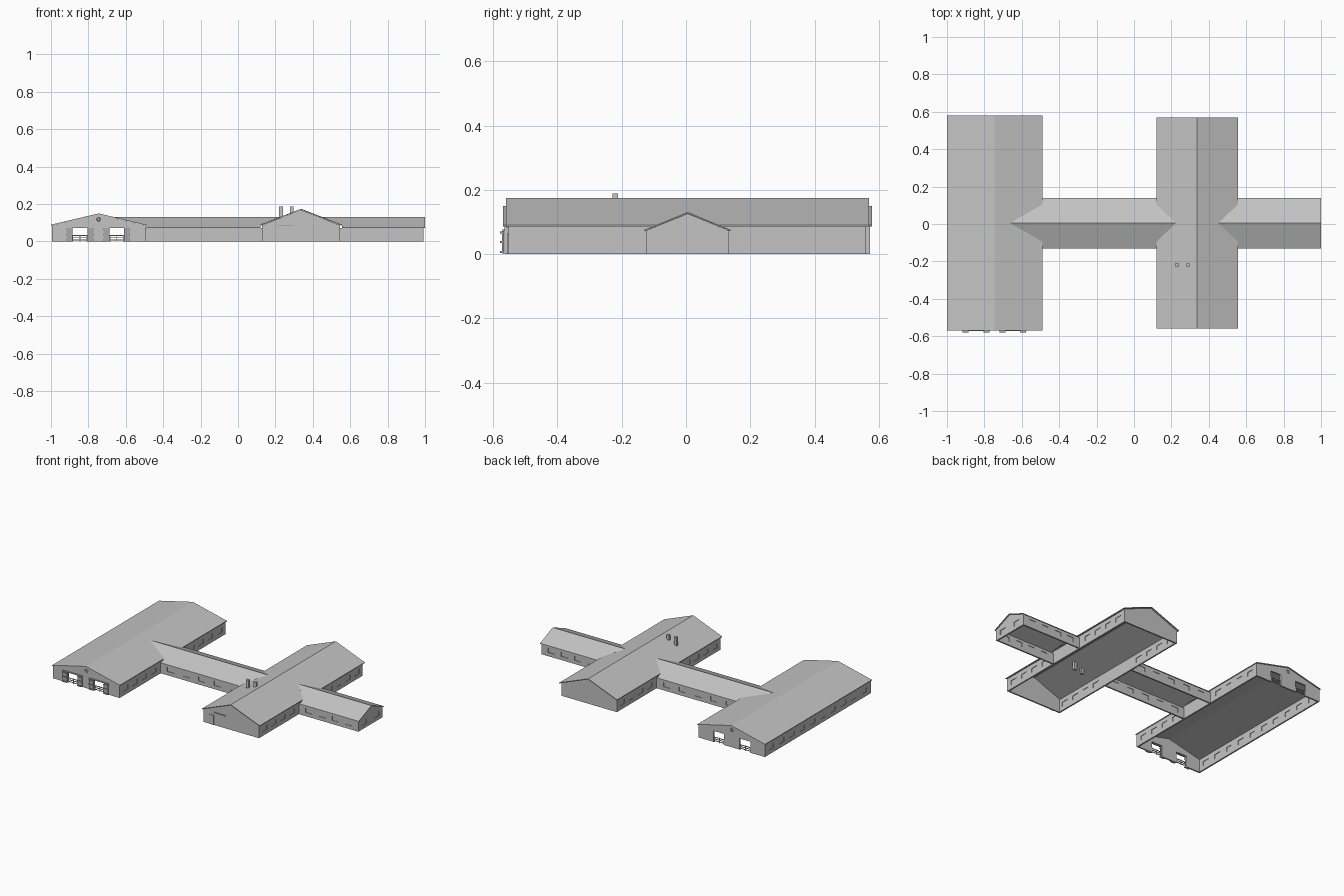
import bpy, bmesh
from mathutils import Vector

if "Cube" in bpy.data.objects:
    bpy.data.objects.remove(bpy.data.objects["Cube"])


def material(name, value):
    m = bpy.data.materials.new(name)
    m.use_nodes = True
    color = (value, value, value, 1)
    m.diffuse_color = color
    m.node_tree.nodes["Principled BSDF"].inputs["Base Color"].default_value = color
    return m


GREY = material("light grey", 0.55)
DOOR = material("door grey", 0.4)
T = 0.01        # wall thickness


def finish(name, bm, mat=GREY):
    bmesh.ops.recalc_face_normals(bm, faces=bm.faces)
    me = bpy.data.meshes.new(name)
    bm.to_mesh(me)
    bm.free()
    me.materials.append(mat)
    ob = bpy.data.objects.new(name, me)
    bpy.context.collection.objects.link(ob)
    return ob


def add_box(bm, x0, x1, y0, y1, z0, z1):
    vs = bmesh.ops.create_cube(bm, size=1)["verts"]
    for v in vs:
        v.co = ((x0 + x1) / 2 + v.co.x * (x1 - x0),
                (y0 + y1) / 2 + v.co.y * (y1 - y0),
                (z0 + z1) / 2 + v.co.z * (z1 - z0))


def boxes(name, items, mat=GREY):
    bm = bmesh.new()
    for b in items:
        add_box(bm, *b)
    return finish(name, bm, mat)


def prism(name, points, offset):
    bm = bmesh.new()
    face = bm.faces.new([bm.verts.new(p) for p in points])
    new = bmesh.ops.extrude_face_region(bm, geom=[face], use_keep_orig=True)["geom"]
    bmesh.ops.translate(bm, vec=Vector(offset),
                        verts=[g for g in new if isinstance(g, bmesh.types.BMVert)])
    return finish(name, bm)


def cut(wall, items):
    cutter = boxes(wall.name + "_cutter", items)
    cutter.hide_render = True
    cutter.hide_viewport = True
    mod = wall.modifiers.new("openings", "BOOLEAN")
    mod.object = cutter
    mod.solver = "EXACT"


def side_wall(name, axis, at, start, end, height, centres, w=0.05, z0=0.028, z1=0.058):
    """Straight wall running along axis, with windows at the given centres."""
    def box(a, b, half, lo, hi):
        return (a, b, at - half, at + half, lo, hi) if axis == "x" else \
               (at - half, at + half, a, b, lo, hi)
    wall = boxes(name, [box(start, end, T / 2, 0, height)])
    if centres:
        spans = [(c - w / 2, c + w / 2) for c in centres]
        cut(wall, [box(a, b, T, z0, z1) for a, b in spans])
        boxes(name + "_panes", [box(a, b, 0.0015, z0, z1) for a, b in spans])


def spread(a, b, n):
    return [a + (b - a) * (i + 0.5) / n for i in range(n)]


def gable(name, x0, x1, y, eave, ridge):
    mid = (x0 + x1) / 2
    pts = [(x0, y, 0), (x1, y, 0), (x1, y, eave), (mid, y, ridge), (x0, y, eave)]
    return prism(name, pts, (0, T, 0))


def hall_roof(name, x0, x1, y0, y1, eave, ridge):
    mid = (x0 + x1) / 2
    for side, x in (("right", x0), ("left", x1)):
        prism(f"{name}_roof_{side}", [(x, y0, eave), (mid, y0, ridge),
                                      (mid, y1, ridge), (x, y1, eave)], (0, 0, -0.005))


# Large barn
BX0, BX1, BMID = -1.0, -0.49, -0.745
hall_roof("barn", BX0, BX1, -0.57, 0.579, 0.09, 0.15)
side_wall("barn_right_wall", "y", -0.99, -0.565, 0.573, 0.086, spread(-0.55, 0.56, 10))
side_wall("barn_left_wall", "y", -0.5, -0.565, 0.573, 0.086,
          spread(-0.55, -0.15, 4) + spread(0.16, 0.56, 4))
doorways = [(-0.885, -0.805), (-0.687, -0.61)]
for end, y, out in (("front", -0.565, -1), ("back", 0.563, 1)):
    wall = gable(f"barn_{end}_gable", -0.995, -0.495, y, 0.086, 0.145)
    cut(wall, [(a, b, y - T, y + 2 * T, -0.01, 0.075) for a, b in doorways])
    # Round vent ring under the ridge
    face_y = y if out < 0 else y + T
    bpy.ops.mesh.primitive_torus_add(major_radius=0.009, minor_radius=0.002,
                                     major_segments=16, minor_segments=4,
                                     location=(BMID, face_y, 0.118),
                                     rotation=(1.5708, 0, 0))
    vent = bpy.context.object
    vent.name = f"barn_{end}_vent"
    vent.data.materials.append(GREY)
    # Rail gates in the doorways
    rails = []
    for a, b in doorways:
        rails += [(a, b, y + 0.003, y + 0.007, z, z + 0.004) for z in (0.006, 0.018, 0.03)]
        rails += [(x - 0.002, x + 0.002, y + 0.003, y + 0.007, 0, 0.036)
                  for x in (a + 0.002, (a + b) / 2, b - 0.002)]
    boxes(f"barn_{end}_gates", rails)

# Sliding door leaves beside the front doorways
leaves = []
for a, b in doorways:
    for x in (a - 0.033, b):
        leaves.append((x, x + 0.033, -0.573, -0.566, 0.002, 0.072))
        leaves += [(x, x + 0.033, -0.579, -0.573, z, z + 0.006) for z in (0.004, 0.035, 0.064)]
boxes("sliding_doors", leaves, DOOR)
boxes("door_tracks", [(a - 0.035, b + 0.035, -0.573, -0.565, 0.073, 0.077)
                      for a, b in doorways])

# Main house
hall_roof("house", 0.12, 0.555, -0.56, 0.57, 0.09, 0.175)
for side, x in (("right", 0.133), ("left", 0.54)):
    side_wall(f"house_{side}_wall", "y", x, -0.553, 0.56, 0.086,
              spread(-0.54, -0.15, 4) + spread(0.16, 0.55, 4))
for end, y in (("front", -0.553), ("back", 0.55)):
    gable(f"house_{end}_gable", 0.128, 0.545, y, 0.087, 0.169)
boxes("house_front_canopy", [(0.21, 0.295, -0.559, -0.553, 0.082, 0.088)], DOOR)
boxes("house_front_door", [(0.175, 0.205, -0.556, -0.553, 0, 0.065)])
boxes("chimneys", [(0.22, 0.24, -0.228, -0.212, 0.09, 0.188),
                   (0.277, 0.297, -0.228, -0.212, 0.1, 0.188)])

# Cross wings: ridge runs on into the neighbouring roofs along the valleys
RY, HALF, EAVE, RIDGE = 0.005, 0.135, 0.075, 0.131
VALLEY = HALF * (RIDGE - 0.09) / (RIDGE - EAVE)


def wing_roof(name, wall0, wall1, ridge0, ridge1):
    for side, s in (("front", -1), ("back", 1)):
        pts = [(wall0, RY + s * HALF, EAVE), (wall1, RY + s * HALF, EAVE)]
        if ridge1 != wall1:
            pts.append((wall1, RY + s * VALLEY, 0.09))
        pts += [(ridge1, RY, RIDGE), (ridge0, RY, RIDGE),
                (wall0, RY + s * VALLEY, 0.09)]
        prism(f"{name}_roof_{side}", pts, (0, 0, -0.004))


wing_roof("link_wing", -0.49, 0.12, -0.664, 0.224)
wing_roof("end_wing", 0.555, 1.0, 0.451, 1.0)
for side, y in (("front", -0.119), ("back", 0.129)):
    side_wall(f"link_wing_{side}_wall", "x", y, -0.496, 0.13, 0.073,
              spread(-0.48, 0.11, 5), z0=0.025, z1=0.055)
    side_wall(f"end_wing_{side}_wall", "x", y, 0.543, 0.993, 0.073,
              spread(0.57, 0.97, 4), z0=0.025, z1=0.055)

# End wall of the short wing with two windows
end = prism("end_wing_gable", [(0.993, -0.124, 0), (0.993, 0.134, 0), (0.993, 0.134, 0.073),
                               (0.993, RY, 0.126), (0.993, -0.124, 0.073)], (-T, 0, 0))
cut(end, [(0.97, 1.0, y - 0.025, y + 0.025, 0.025, 0.055) for y in (-0.06, 0.07)])
boxes("end_wing_gable_panes", [(0.986, 0.989, y - 0.025, y + 0.025, 0.025, 0.055)
                               for y in (-0.06, 0.07)])
